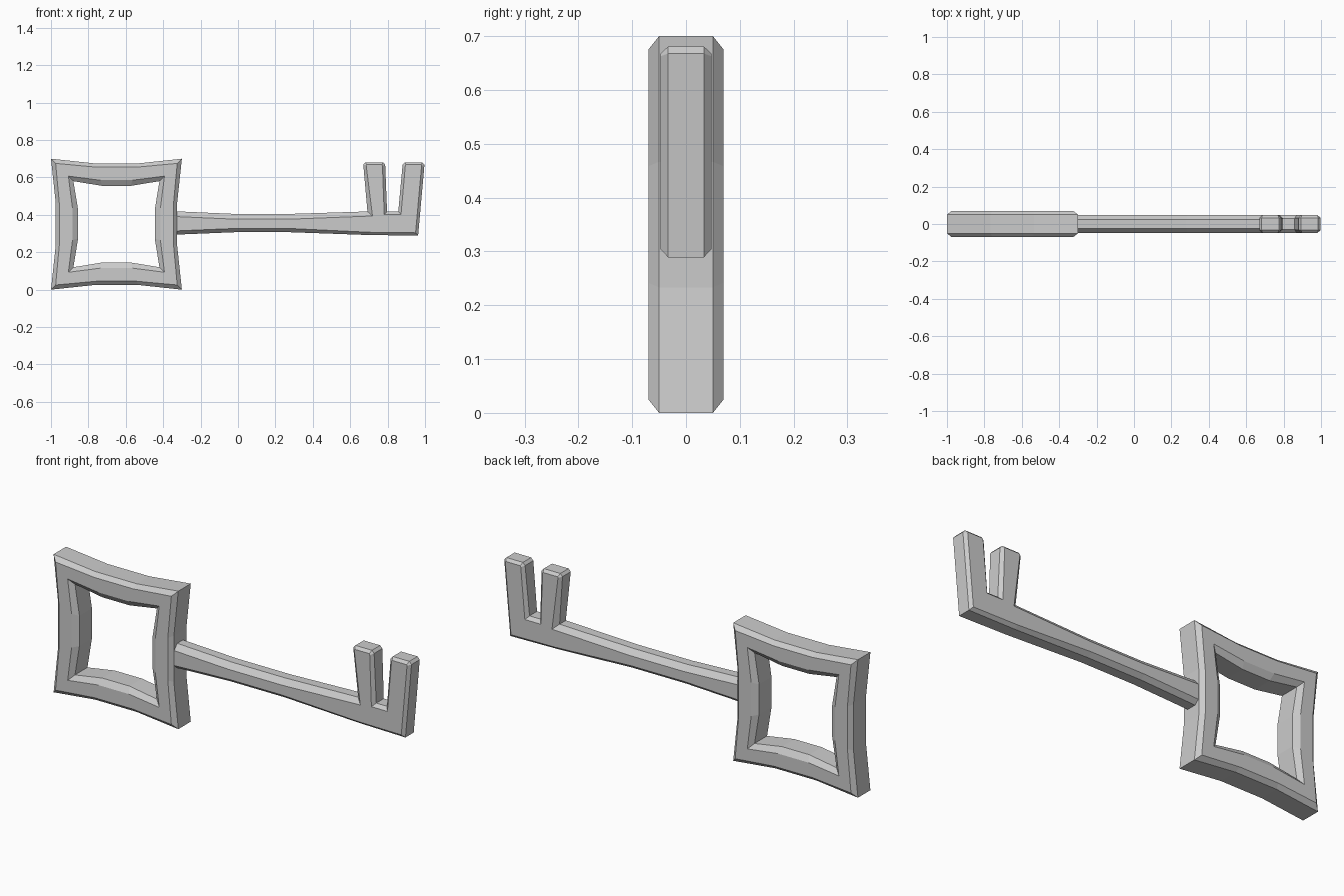
import bpy, bmesh
from mathutils import Vector

if "Cube" in bpy.data.objects:
    bpy.data.objects.remove(bpy.data.objects["Cube"])


def finish(name, bm):
    bmesh.ops.recalc_face_normals(bm, faces=bm.faces)
    me = bpy.data.meshes.new(name)
    bm.to_mesh(me)
    bm.free()
    ob = bpy.data.objects.new(name, me)
    bpy.context.collection.objects.link(ob)
    return ob


def bridge(bm, a, b):
    n = len(a)
    for i in range(n):
        j = (i + 1) % n
        bm.faces.new((a[i], a[j], b[j], b[i]))


# Bow: concave square frame, chamfered section swept round 12 points
def square_loop(bm, corner, mid, y):
    loop = []
    for k in range(4):
        for u, v in ((-corner, corner), (-corner / 3, mid), (corner / 3, mid)):
            for _ in range(k):
                u, v = v, -u
            loop.append(bm.verts.new((u - 0.65, y, v + 0.35)))
    return loop


bm = bmesh.new()
half = [(0.35, 0.325, 0.05), (0.325, 0.305, 0.07),
        (0.257, 0.235, 0.07), (0.23, 0.205, 0.05)]
section = [(c, m, -y) for c, m, y in half] + half[::-1]
loops = [square_loop(bm, *s) for s in section]
for i in range(len(loops)):
    bridge(bm, loops[i], loops[(i + 1) % len(loops)])
finish("key_bow", bm)


# Shaft and bit: one outline (x, z, chamfer inset, rim half depth)
outline = [
    (-0.36, 0.293, 0.02, 0.025), (-0.02, 0.307, 0.02, 0.025),
    (0.28, 0.307, 0.02, 0.025), (0.70, 0.292, 0.015, 0.03),
    (0.963, 0.289, 0.015, 0.033),
    (0.997, 0.668, 0.015, 0.033), (0.985, 0.681, 0.013, 0.033),
    (0.892, 0.681, 0.013, 0.033), (0.88, 0.668, 0.015, 0.033),
    (0.857, 0.418, 0.016, 0.03), (0.797, 0.418, 0.016, 0.03),
    (0.787, 0.668, 0.015, 0.033), (0.775, 0.681, 0.013, 0.033),
    (0.682, 0.681, 0.013, 0.033), (0.67, 0.668, 0.015, 0.033),
    (0.692, 0.418, 0.025, 0.025),
    (0.28, 0.405, 0.028, 0.023), (-0.02, 0.405, 0.028, 0.023),
    (-0.36, 0.42, 0.028, 0.023),
]


def inset_points(pts):
    out = []
    n = len(pts)
    for i in range(n):
        p = Vector(pts[i][:2])
        e1 = (p - Vector(pts[i - 1][:2])).normalized()
        e2 = (Vector(pts[(i + 1) % n][:2]) - p).normalized()
        n1, n2 = Vector((-e1.y, e1.x)), Vector((-e2.y, e2.x))
        out.append(p + (n1 + n2) * pts[i][2] / (1 + n1.dot(n2)))
    return out


bm = bmesh.new()
inner = inset_points(outline)
D = 0.047
front = [bm.verts.new((p.x, -D, p.y)) for p in inner]
rim_f = [bm.verts.new((x, -y, z)) for x, z, _, y in outline]
rim_b = [bm.verts.new((x, y, z)) for x, z, _, y in outline]
back = [bm.verts.new((p.x, D, p.y)) for p in inner]
bm.faces.new(front)
bm.faces.new(back)
for a, b in ((front, rim_f), (rim_f, rim_b), (rim_b, back)):
    bridge(bm, a, b)
finish("key_shaft_and_bit", bm)
